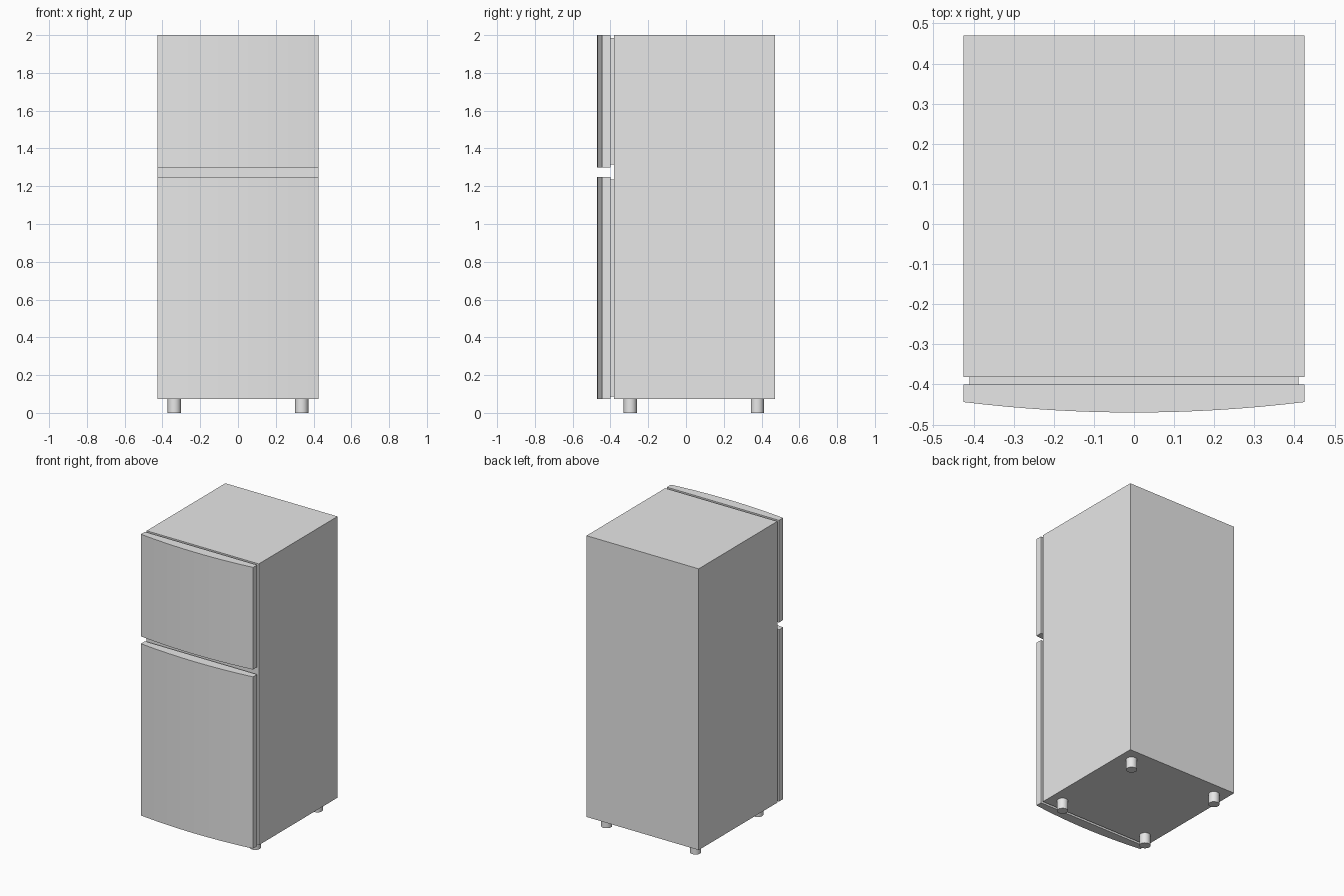
import bpy
import bmesh

cube = bpy.data.objects.get("Cube")
if cube:
    bpy.data.objects.remove(cube, do_unlink=True)

grey = bpy.data.materials.new("light_grey")
grey.use_nodes = True
grey.diffuse_color = (0.8, 0.8, 0.8, 1)
grey.node_tree.nodes["Principled BSDF"].inputs["Base Color"].default_value = (0.8, 0.8, 0.8, 1)

HALF_W = 0.425
FLOOR, TOP = 0.073, 2.0
BACK, BODY_FRONT, DOOR_BACK = 0.47, -0.382, -0.4
DOOR_EDGE, DOOR_BULGE = -0.444, -0.47


def prism(name, outline, z0, z1):
    """Extrude a flat outline upward from z0 to z1."""
    bm = bmesh.new()
    base = bm.faces.new([bm.verts.new((x, y, z0)) for x, y in outline])
    solid = bmesh.ops.extrude_face_region(bm, geom=[base])
    verts = [v for v in solid["geom"] if isinstance(v, bmesh.types.BMVert)]
    bmesh.ops.translate(bm, verts=verts, vec=(0, 0, z1 - z0))
    bmesh.ops.recalc_face_normals(bm, faces=bm.faces)
    mesh = bpy.data.meshes.new(name)
    bm.to_mesh(mesh)
    bm.free()
    mesh.materials.append(grey)
    obj = bpy.data.objects.new(name, mesh)
    bpy.context.collection.objects.link(obj)
    return obj


def rectangle(half_w, y0, y1):
    return [(-half_w, y0), (half_w, y0), (half_w, y1), (-half_w, y1)]


# Cabinet
prism("cabinet", rectangle(HALF_W, BODY_FRONT, BACK), FLOOR, TOP)

# Bowed doors, each with a recessed seal behind it
steps = 16
bow = []
for i in range(steps + 1):
    t = 2 * i / steps - 1
    bow.append((HALF_W * t, DOOR_BULGE + (DOOR_EDGE - DOOR_BULGE) * t * t))
door_outline = bow + [(HALF_W, DOOR_BACK), (-HALF_W, DOOR_BACK)]
inset = 0.015
for name, z0, z1 in (("fridge", FLOOR, 1.25), ("freezer", 1.3, TOP)):
    prism(name + "_door", door_outline, z0, z1)
    prism(name + "_seal", rectangle(HALF_W - inset, DOOR_BACK, BODY_FRONT),
          z0 + inset, z1 - inset)

# Four round feet
for side, x in (("right", -0.337), ("left", 0.337)):
    for end, y in (("front", -0.295), ("back", 0.378)):
        bpy.ops.mesh.primitive_cylinder_add(vertices=24, radius=0.035, depth=FLOOR,
                                            location=(x, y, FLOOR / 2))
        foot = bpy.context.object
        foot.name = f"{end}_{side}_foot"
        foot.data.materials.append(grey)
        bpy.ops.object.shade_smooth_by_angle()
